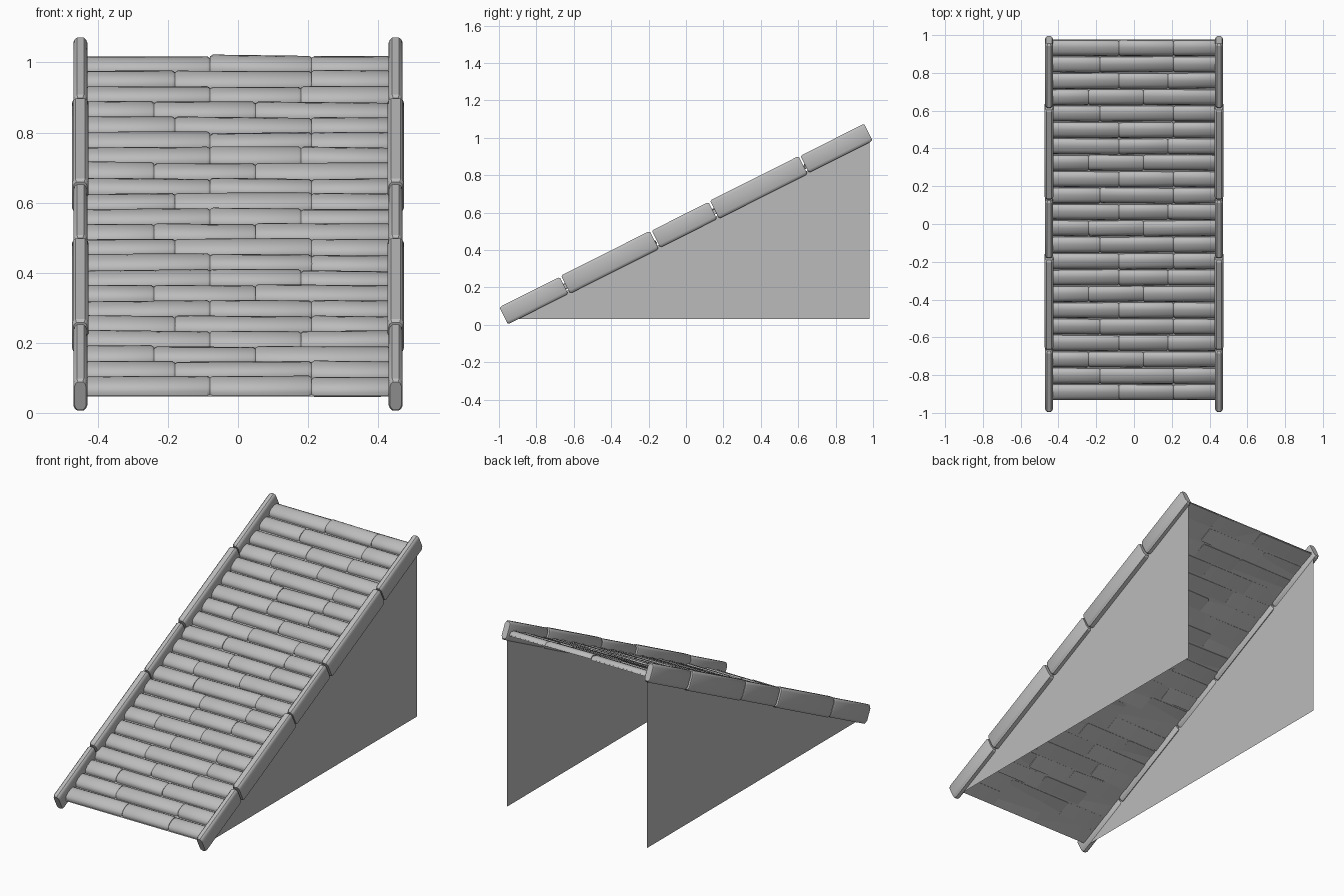
import bpy, bmesh, math, random
from mathutils import Matrix

random.seed(4)
cube = bpy.data.objects.get("Cube")
if cube:
    bpy.data.objects.remove(cube, do_unlink=True)

SLOPE = math.atan(0.503)
COS = math.cos(SLOPE)
RAMP = Matrix.Translation((0, 0, 0.539)) @ Matrix.Rotation(SLOPE, 4, 'X')
DECK = -0.020          # deck sheet, measured square to the slope from the rail centre line

stone = bpy.data.materials.new("grey_stone")
stone.use_nodes = True
stone.diffuse_color = (0.5, 0.5, 0.5, 1)
bsdf = stone.node_tree.nodes["Principled BSDF"]
bsdf.inputs["Base Color"].default_value = (0.5, 0.5, 0.5, 1)
bsdf.inputs["Roughness"].default_value = 0.9


def finish(name, bm, matrix=None, smooth=None):
    bmesh.ops.recalc_face_normals(bm, faces=bm.faces)
    mesh = bpy.data.meshes.new(name)
    bm.to_mesh(mesh)
    bm.free()
    mesh.materials.append(stone)
    ob = bpy.data.objects.new(name, mesh)
    bpy.context.collection.objects.link(ob)
    if matrix:
        ob.matrix_world = matrix
    if smooth:
        bpy.ops.object.select_all(action='DESELECT')
        ob.select_set(True)
        bpy.context.view_layer.objects.active = ob
        bpy.ops.object.shade_smooth_by_angle(angle=math.radians(smooth))
    return ob


def polygon(name, points, matrix=None):
    bm = bmesh.new()
    bm.faces.new([bm.verts.new(p) for p in points])
    return finish(name, bm, matrix)


def loft(name, rings, matrix, smooth):
    """Closed solid through matching rings of points."""
    bm = bmesh.new()
    loops = [[bm.verts.new(p) for p in ring] for ring in rings]
    for a, b in zip(loops, loops[1:]):
        for i in range(len(a)):
            j = (i + 1) % len(a)
            bm.faces.new((a[i], a[j], b[j], b[i]))
    bm.faces.new(loops[0])
    bm.faces.new(loops[-1])
    return finish(name, bm, matrix, smooth)


# Domed planks: half-width along the slope and height above the deck
HALF = [(0.044, -0.002), (0.042, 0.010), (0.034, 0.021), (0.014, 0.027)]
PROFILE = HALF + [(-s, n) for s, n in reversed(HALF)]


def plank(name, x0, x1, s):
    mid, half = (x0 + x1) / 2, (x1 - x0) / 2
    rings = []
    for x, k in ((-half, 0.86), (0.008 - half, 1), (half - 0.008, 1), (half, 0.86)):
        rings.append([(x, u * k, n * k) for u, n in PROFILE])
    wobble = Matrix.Rotation(random.uniform(-0.012, 0.012), 4, 'Z') \
        @ Matrix.Rotation(random.uniform(-0.07, 0.07), 4, 'X') \
        @ Matrix.Rotation(random.uniform(-0.012, 0.012), 4, 'Y')
    lift = random.uniform(-0.002, 0.002)
    return loft(name, rings, RAMP @ Matrix.Translation((mid, s, DECK + lift)) @ wobble, 35)


# Rows of three planks, the joints repeating every eight rows
JOINTS = [(-0.08, 0.21), (-0.18, 0.21), (-0.08, 0.18), (-0.24, 0.05),
          (-0.18, 0.21), (-0.08, 0.21), (-0.08, 0.18), (-0.24, 0.05)]
ROWS = 22
TOP, BOTTOM = 0.967 / COS, -0.942 / COS
pitch = (TOP - BOTTOM) / ROWS
for row in range(ROWS):
    a, b = JOINTS[row % len(JOINTS)]
    for x0, x1 in ((-0.435, a), (a, b), (b, 0.435)):
        plank(f"plank_{row + 1}", x0, x1, TOP - (row + 0.5) * pitch)

# Thin sheet beneath the planks
polygon("deck_sheet", [(-0.44, BOTTOM, DECK), (0.44, BOTTOM, DECK),
                       (0.44, TOP, DECK), (-0.44, TOP, DECK)], RAMP)

# Rails: five chamfered blocks per side, long ones a little thicker
SPLITS = [-0.975, -0.648, -0.165, 0.148, 0.63, 0.975]


def rail_ring(s, w, h, c):
    quarter = [(w, h - 1.6 * c), (w - 0.35 * c, h - 0.6 * c), (w - c, h)]
    upper = quarter + [(-x, n) for x, n in reversed(quarter)]
    return [(x, s, n) for x, n in upper + [(-x, -n) for x, n in upper]]


for side, label in ((1, "left"), (-1, "right")):
    for i, (y0, y1) in enumerate(zip(SPLITS, SPLITS[1:])):
        long_block = i % 2
        w = 0.024 if long_block else 0.020
        h = 0.054 if long_block else 0.051
        s0, s1 = y0 / COS, y1 / COS
        gap0 = 0 if i == 0 else 0.005
        gap1 = 0 if i == len(SPLITS) - 2 else 0.005
        s0, s1 = s0 + gap0, s1 - gap1
        rings = [rail_ring(s0, w - 0.004, h - 0.006, 0.009),
                 rail_ring(s0 + 0.010, w, h, 0.010),
                 rail_ring(s1 - 0.010, w, h, 0.010),
                 rail_ring(s1, w - 0.004, h - 0.006, 0.009)]
        loft(f"{label}_rail_block_{i + 1}", rings,
             RAMP @ Matrix.Translation((side * 0.45, 0, 0)), 30)

    # Flat triangular side wall
    x = side * 0.44
    polygon(f"{label}_side_wall", [(x, -0.94, 0.03), (x, 0.98, 0.03), (x, 0.98, 0.99)])
